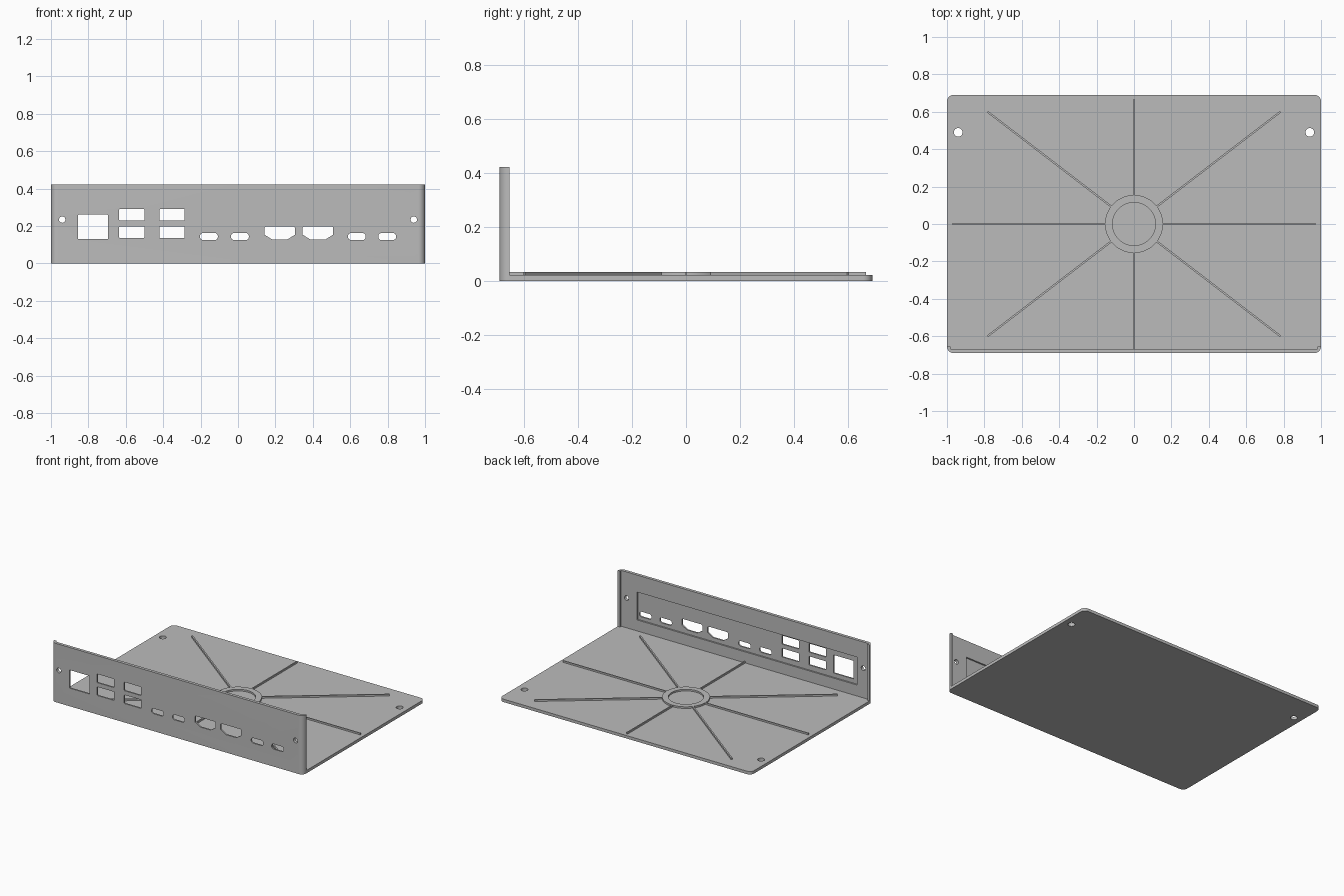
import bpy, bmesh, math
from mathutils import Matrix, Vector

cube = bpy.data.objects.get("Cube")
if cube:
    bpy.data.objects.remove(cube, do_unlink=True)

HALF_X, HALF_Y = 1.0, 0.69
RADIUS = 0.035
FLOOR, RIB_TOP, WALL_TOP = 0.021, 0.033, 0.422
WALL_IN, LIP_IN = -0.668, -0.657

grey = bpy.data.materials.new("Plain grey")
grey.use_nodes = True
grey.diffuse_color = (0.5, 0.5, 0.5, 1)
grey.node_tree.nodes["Principled BSDF"].inputs["Base Color"].default_value = (0.5, 0.5, 0.5, 1)


def prism(name, outline, low, high, upright=False):
    """Extrude an outline along z, or along y when upright (outline is x, z)."""
    bm = bmesh.new()
    verts = [bm.verts.new((a, low, b) if upright else (a, b, low)) for a, b in outline]
    face = bm.faces.new(verts)
    extruded = bmesh.ops.extrude_face_region(bm, geom=[face])["geom"]
    move = Vector((0, high - low, 0) if upright else (0, 0, high - low))
    bmesh.ops.translate(bm, verts=[g for g in extruded if isinstance(g, bmesh.types.BMVert)], vec=move)
    bmesh.ops.recalc_face_normals(bm, faces=bm.faces)
    mesh = bpy.data.meshes.new(name)
    bm.to_mesh(mesh)
    bm.free()
    mesh.materials.append(grey)
    obj = bpy.data.objects.new(name, mesh)
    bpy.context.collection.objects.link(obj)
    return obj


def arc(cx, cy, r, start, end, steps=8):
    return [(cx + r * math.cos(math.radians(start + (end - start) * i / steps)),
             cy + r * math.sin(math.radians(start + (end - start) * i / steps)))
            for i in range(steps + 1)]


def circle(cx, cy, r, steps=32):
    return arc(cx, cy, r, 0, 360, steps)[:-1]


def rounded(x0, x1, y0, y1, r):
    return (arc(x1 - r, y0 + r, r, -90, 0) + arc(x1 - r, y1 - r, r, 0, 90)
            + arc(x0 + r, y1 - r, r, 90, 180) + arc(x0 + r, y0 + r, r, 180, 270))


def cut(obj, cutters):
    for cutter in cutters:
        cutter.hide_render = True
        mod = obj.modifiers.new("Cut", "BOOLEAN")
        mod.operation, mod.solver, mod.object = "DIFFERENCE", "EXACT", cutter
    apply(obj)
    for cutter in cutters:
        bpy.data.objects.remove(cutter, do_unlink=True)


def apply(obj):
    bpy.context.view_layer.objects.active = obj
    for mod in list(obj.modifiers):
        bpy.ops.object.modifier_apply(modifier=mod.name)


def smooth(obj):
    bpy.ops.object.select_all(action="DESELECT")
    obj.select_set(True)
    bpy.context.view_layer.objects.active = obj
    bpy.ops.object.shade_smooth_by_angle(angle=math.radians(30))


# Base plate with two screw holes at the rear
base = prism("base_plate", rounded(-HALF_X, HALF_X, -HALF_Y, HALF_Y, RADIUS), 0, FLOOR)
cut(base, [prism("screw_cutter", circle(s * 0.94, 0.49, 0.023), -0.1, 0.1) for s in (-1, 1)])

# Port panel, rounded outside with a small return lip at each end
corner = arc(HALF_X - RADIUS, -HALF_Y + RADIUS, RADIUS, -90, 0)
right = corner + [(HALF_X, LIP_IN + 0.003), (0.982, LIP_IN + 0.003), (0.982, WALL_IN)]
panel = prism("port_panel", right + [(-x, y) for x, y in reversed(right)], FLOOR, WALL_TOP)

# Shallow recess behind the ports
cut(panel, [prism("recess_cutter", rounded(-0.89, 0.857, 0.10, 0.30, 0.002), -0.679, -0.6, True)])

# Port openings
ports = [(-0.855, -0.695, 0.13, 0.26, 0.004)]
for x in (-0.635, -0.42):
    ports += [(x, x + 0.135, z, z + 0.062, 0.004) for z in (0.136, 0.228)]
for x in (-0.203, -0.037, 0.588, 0.75):
    ports.append((x, x + 0.095, 0.125, 0.162, 0.016))
cutters = [prism("port_cutter", rounded(*p), -0.8, -0.6, True) for p in ports]
for x in (0.142, 0.346):
    w, z0, z1 = 0.162, 0.128, 0.198
    shape = [(x + 0.04, z0), (x + w - 0.04, z0), (x + w, z0 + 0.025), (x + w, z1 - 0.006),
             (x + w - 0.006, z1), (x + 0.006, z1), (x, z1 - 0.006), (x, z0 + 0.025)]
    cutters.append(prism("port_cutter", shape, -0.8, -0.6, True))
cutters += [prism("screw_cutter", circle(s * 0.94, 0.234, 0.017), -0.8, -0.6, True) for s in (-1, 1)]
cut(panel, cutters)

# Raised centre ring
ring = prism("centre_ring", circle(0, 0, 0.155, 64), FLOOR, RIB_TOP)
cut(ring, [prism("ring_cutter", circle(0, 0, 0.115, 64), -0.1, 0.1)])

# Stiffening ribs radiating from the ring
ends = [(0.973, 0), (-0.973, 0), (0, 0.667), (0, -0.667)]
ends += [(sx * 0.783, sy * 0.6) for sx in (-1, 1) for sy in (-1, 1)]
for i, (x, y) in enumerate(ends):
    half = 0.005 if x and y else 0.004
    rib = prism(f"rib_{i + 1}", [(0.15, -half), (math.hypot(x, y), -half),
                                 (math.hypot(x, y), half), (0.15, half)], FLOOR, RIB_TOP)
    rib.data.transform(Matrix.Rotation(math.atan2(y, x), 4, "Z"))

for obj in (base, panel, ring):
    smooth(obj)
